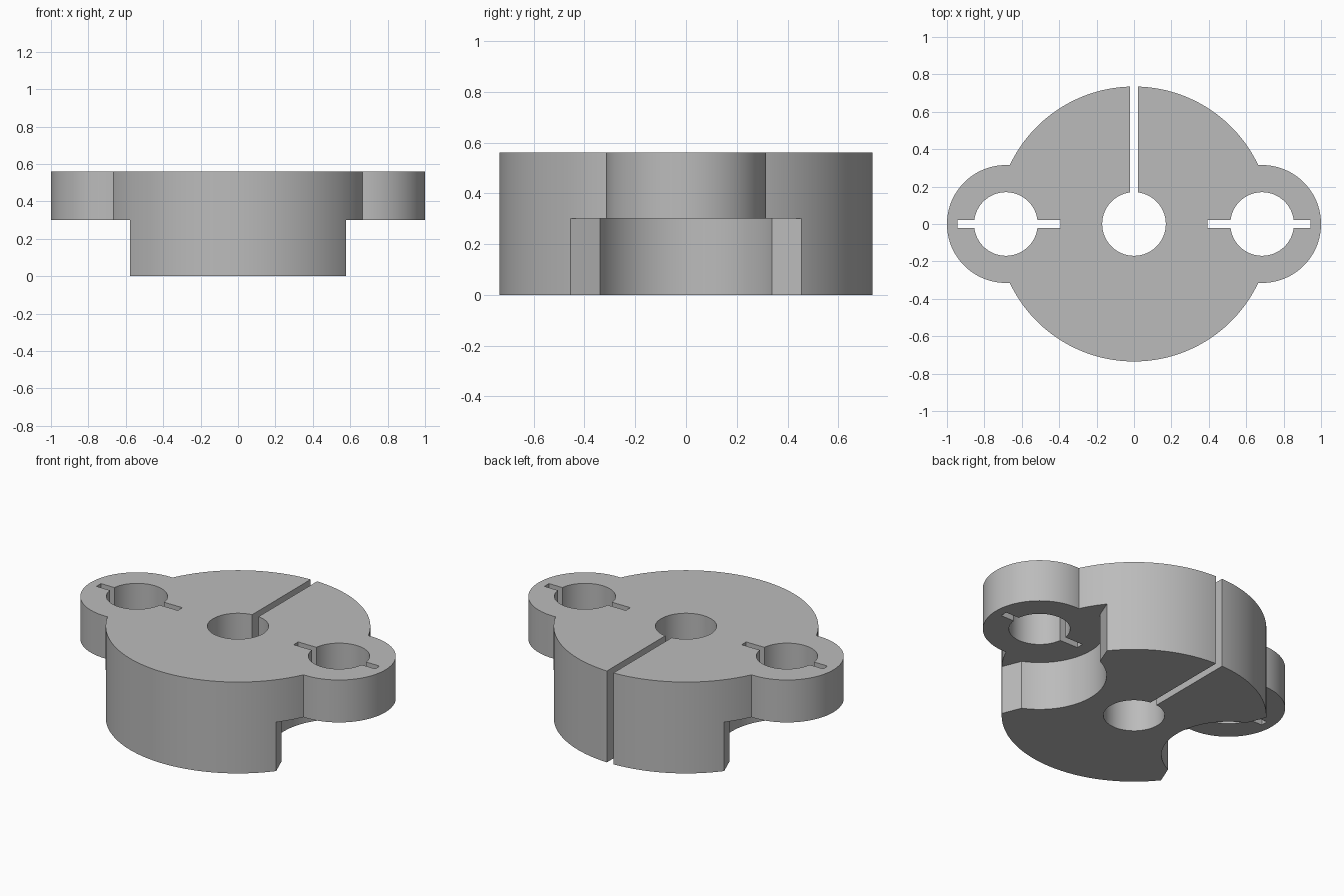
import bpy, bmesh
from math import cos, sin, atan2, radians, sqrt, pi

HEIGHT, LUG_BASE = 0.56, 0.30
DISC_R, LUG_X, LUG_R = 0.735, 0.685, 0.315
HOLE_R, SLIT = 0.17, 0.022
RELIEF_R = 0.372

cube = bpy.data.objects.get("Cube")
if cube:
    bpy.data.objects.remove(cube, do_unlink=True)

grey = bpy.data.materials.new("light grey")
grey.use_nodes = True
colour = (0.5, 0.5, 0.5, 1)
grey.diffuse_color = colour
grey.node_tree.nodes["Principled BSDF"].inputs["Base Color"].default_value = colour


def arc(cx, r, start, end, n):
    """Points on an arc centred on the x axis."""
    return [(cx + r * cos(start + (end - start) * i / n),
             r * sin(start + (end - start) * i / n)) for i in range(n + 1)]


def prism(name, outline, z0, z1):
    """Extrude a flat outline between two heights."""
    bm = bmesh.new()
    face = bm.faces.new([bm.verts.new((x, y, z0)) for x, y in outline])
    top = bmesh.ops.extrude_face_region(bm, geom=[face])["geom"]
    bmesh.ops.translate(bm, vec=(0, 0, z1 - z0),
                        verts=[v for v in top if isinstance(v, bmesh.types.BMVert)])
    bmesh.ops.recalc_face_normals(bm, faces=bm.faces)
    mesh = bpy.data.meshes.new(name)
    bm.to_mesh(mesh)
    bm.free()
    mesh.materials.append(grey)
    obj = bpy.data.objects.new(name, mesh)
    bpy.context.collection.objects.link(obj)
    return obj


def rectangle(x0, x1, y0, y1):
    return [(x0, y0), (x1, y0), (x1, y1), (x0, y1)]


def circle(cx, r):
    return arc(cx, r, 0, 2 * pi, 96)[:-1]


# Outline of the round body with a lug on each side
meet_x = (DISC_R**2 + LUG_X**2 - LUG_R**2) / (2 * LUG_X)
meet_y = sqrt(DISC_R**2 - meet_x**2)
lug_angle = atan2(meet_y, meet_x - LUG_X)
disc_angle = atan2(meet_y, meet_x)
half = (arc(LUG_X, LUG_R, -lug_angle, lug_angle, 64)
        + arc(0, DISC_R, disc_angle, pi - disc_angle, 96)[1:-1])
outline = half + [(-x, -y) for x, y in half]
body = prism("clamp_body", outline, 0, HEIGHT)

# Bore and the slit from it to the back
cutters = [prism("bore_cutter", circle(0, HOLE_R), -0.1, 0.7),
           prism("slit_cutter", rectangle(-SLIT, SLIT, 0.1, 0.9), -0.1, 0.7)]

# Reliefs under the lugs, lug holes and keyway slots
end = radians(114.5)
relief = arc(LUG_X, RELIEF_R, end, 2 * pi - end, 64)
relief += rectangle(0.6, 1.2, -0.511, 0.511)
for side, s in (("left", 1), ("right", -1)):
    for part, shape, z0, z1 in (
            ("relief", relief, -0.1, LUG_BASE),
            ("hole", circle(LUG_X, HOLE_R), -0.1, 0.7),
            ("slot", rectangle(0.393, 0.945, -SLIT, SLIT), -0.1, 0.7)):
        cutters.append(prism(f"{side}_{part}_cutter",
                             [(s * x, y) for x, y in shape], z0, z1))

# Cut everything away, then keep only the finished body
bpy.context.view_layer.objects.active = body
body.select_set(True)
for cutter in cutters:
    cutter.hide_render = True
    cut = body.modifiers.new(cutter.name, "BOOLEAN")
    cut.operation, cut.solver, cut.object = "DIFFERENCE", "EXACT", cutter
    bpy.ops.object.modifier_apply(modifier=cut.name)
    bpy.data.objects.remove(cutter, do_unlink=True)

bpy.ops.object.shade_smooth_by_angle(angle=radians(20))
